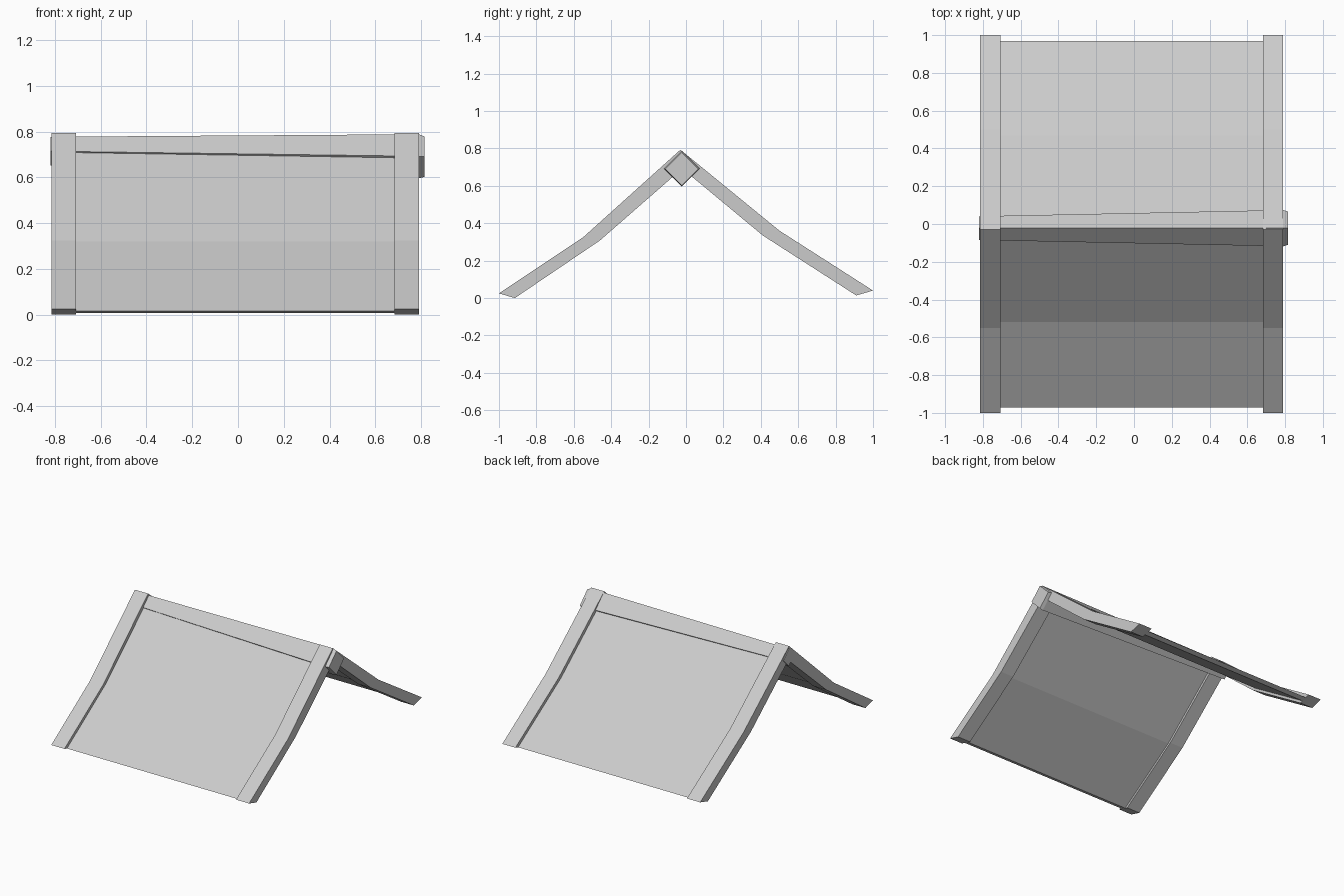
import bpy
from mathutils import Vector

cube = bpy.data.objects.get("Cube")
if cube:
    bpy.data.objects.remove(cube, do_unlink=True)

grey = bpy.data.materials.new("light_grey")
grey.use_nodes = True
grey.diffuse_color = (0.6, 0.6, 0.6, 1)
grey.node_tree.nodes["Principled BSDF"].inputs["Base Color"].default_value = (0.6, 0.6, 0.6, 1)

# Gable profile (y, z), front eave to back eave
OUTER = [Vector(p) for p in ((-1, .025), (-.55, .325), (-.03, .793), (.5, .36), (1, .04))]
INNER = [Vector(p) for p in ((-.915, 0), (-.46, .308), (-.02, .692), (.41, .335), (.91, .014))]


def add_mesh(name, verts, faces):
    mesh = bpy.data.meshes.new(name)
    mesh.from_pydata(verts, [], faces)
    mesh.materials.append(grey)
    obj = bpy.data.objects.new(name, mesh)
    bpy.context.collection.objects.link(obj)
    return obj


def gable(name, x0, x1, top, bottom):
    """Extrude the gable band between two depths, 0 = outer line, 1 = inner line."""
    upper = [a.lerp(b, top) for a, b in zip(OUTER, INNER)]
    lower = [a.lerp(b, bottom) for a, b in zip(OUTER, INNER)]
    n = len(upper)
    verts = [(x, p.x, p.y) for x in (x0, x1) for p in upper + lower]
    m = 2 * n
    faces = [(0, m, m + n, n), (n - 1, m - 1, 2 * m - 1, m + n - 1)]
    for i in range(n - 1):
        j = i + 1
        faces += [(i, j, m + j, m + i),
                  (n + i, m + n + i, m + n + j, n + j),
                  (i, n + i, n + j, j),
                  (m + i, m + j, m + n + j, m + n + i)]
    return add_mesh(name, verts, faces)


# End rafters and the thinner roof covering between them
gable("right_rafter", -.815, -.708, 0, 1)
gable("left_rafter", .684, .79, 0, 1)
gable("roof_panel", -.72, .69, .35, .75)

# Tapered ridge beam: diamond sections (x, centre z, half size)
sections = [(-.82, .714, .063), (.79, .692, .096), (.815, .69, .088)]
verts = [(x, -.022 + dy * h, z + dz * h) for x, z, h in sections
         for dy, dz in ((0, 1), (1, 0), (0, -1), (-1, 0))]
faces = [(0, 1, 2, 3), (11, 10, 9, 8)]
for s in (0, 4):
    for i in range(4):
        k = (i + 1) % 4
        faces.append((s + i, s + 4 + i, s + 4 + k, s + k))
add_mesh("ridge_beam", verts, faces)

# Consistent outward normals
import bmesh
for obj in bpy.context.collection.objects:
    if obj.type == 'MESH':
        bm = bmesh.new()
        bm.from_mesh(obj.data)
        bmesh.ops.recalc_face_normals(bm, faces=bm.faces)
        bm.to_mesh(obj.data)
        bm.free()
